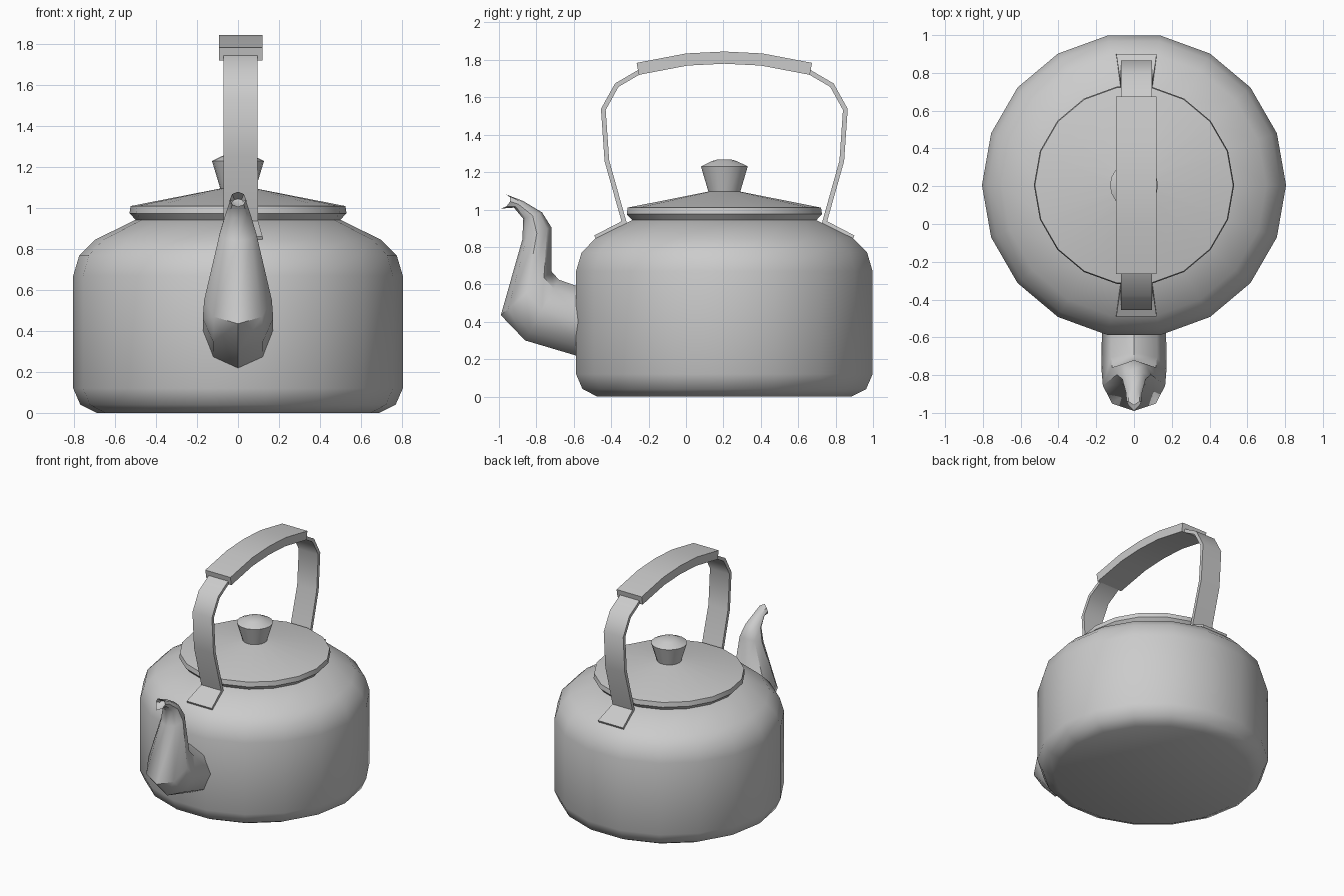
import bpy, bmesh, math

if "Cube" in bpy.data.objects:
    bpy.data.objects.remove(bpy.data.objects["Cube"])

SIDES = 18
CENTRE_Y = 0.205
HANDLE_X = 0.013

metal = bpy.data.materials.new("plain grey")
metal.use_nodes = True
GREY = (0.6, 0.6, 0.6, 1)
metal.diffuse_color = GREY
metal.node_tree.nodes["Principled BSDF"].inputs["Base Color"].default_value = GREY


def finish(name, bm, angle=40, thickness=0):
    bmesh.ops.recalc_face_normals(bm, faces=bm.faces)
    mesh = bpy.data.meshes.new(name)
    bm.to_mesh(mesh)
    bm.free()
    mesh.materials.append(metal)
    ob = bpy.data.objects.new(name, mesh)
    bpy.context.collection.objects.link(ob)
    bpy.ops.object.select_all(action='DESELECT')
    ob.select_set(True)
    bpy.context.view_layer.objects.active = ob
    if thickness:
        mod = ob.modifiers.new("thickness", 'SOLIDIFY')
        mod.thickness, mod.offset, mod.use_even_offset = thickness, 0, True
        bpy.ops.object.modifier_apply(modifier=mod.name)
    bpy.ops.object.shade_smooth_by_angle(angle=math.radians(angle))
    return ob


def skin(bm, rings):
    """Bridge successive closed rings and cap both ends."""
    rings = [[bm.verts.new(p) for p in ring] for ring in rings]
    n = len(rings[0])
    for a, b in zip(rings, rings[1:]):
        for i in range(n):
            j = (i + 1) % n
            bm.faces.new((a[i], a[j], b[j], b[i]))
    bm.faces.new(rings[0])
    bm.faces.new(rings[-1])


def lathe(name, profile, angle=40):
    bm = bmesh.new()
    turns = [2 * math.pi * i / SIDES for i in range(SIDES)]
    skin(bm, [[(r * math.cos(t), CENTRE_Y + r * math.sin(t), z) for t in turns]
              for r, z in profile])
    return finish(name, bm, angle)


def ribbon(name, path, thickness, angle=40):
    """Flat strap along (distance from centre, height, half width) points."""
    bm = bmesh.new()
    rows = [[bm.verts.new((HANDLE_X + s * w, CENTRE_Y + d, z)) for s in (-1, 1)]
            for d, z, w in path]
    for a, b in zip(rows, rows[1:]):
        bm.faces.new((a[0], a[1], b[1], b[0]))
    return finish(name, bm, angle, thickness)


# Body, lid and knob
lathe("body", [(0.69, 0), (0.77, 0.04), (0.805, 0.12), (0.805, 0.67),
               (0.775, 0.77), (0.70, 0.845), (0.50, 0.943)], 50)
lathe("lid", [(0.5, 0.943), (0.53, 0.975), (0.525, 1.01), (0.09, 1.095)])
lathe("knob", [(0.085, 1.09), (0.127, 1.23), (0.07, 1.258), (0.035, 1.268)])

# Handle straps with splayed feet, mirrored front to back
strap = [(0.69, 0.85, 0.107), (0.535, 0.93, 0.085), (0.628, 1.26, 0.083),
         (0.647, 1.535, 0.083), (0.575, 1.665, 0.083), (0.455, 1.735, 0.083),
         (0.40, 1.76, 0.083)]
for name, side in (("front_strap", -1), ("back_strap", 1)):
    ribbon(name, [(side * d, z, w) for d, z, w in strap], 0.025)

# Curved grip over the straps
ribbon("grip", [(d, z, 0.107) for d, z in
                ((-0.463, 1.752), (-0.2, 1.802), (0, 1.812),
                 (0.2, 1.802), (0.463, 1.752))], 0.065)

# Spout: each ring is (lower y, lower z, upper y, upper z, half width, side pull)
sections = [(-0.54, 0.205, -0.54, 0.575, 0.17, 0),
            (-0.86, 0.30, -0.68, 0.625, 0.172, 0),
            (-0.99, 0.435, -0.72, 0.67, 0.165, 0),
            (-0.875, 0.84, -0.72, 0.905, 0.09, 0),
            (-0.87, 0.95, -0.77, 0.985, 0.062, 0),
            (-0.92, 1.01, -0.87, 1.045, 0.042, 0),
            (-0.99, 1.005, -0.96, 1.08, 0.04, 0.035),
            (-0.93, 1.02, -0.905, 1.045, 0.025, 0)]
rings = []
for y0, z0, y1, z1, w, pull in sections:
    ring = []
    for i in range(8):
        t = math.pi * i / 4
        k = (1 - math.cos(t)) / 2
        ring.append((w * math.sin(t),
                     y0 + (y1 - y0) * k + pull * abs(math.sin(t)),
                     z0 + (z1 - z0) * k))
    rings.append(ring)
bm = bmesh.new()
skin(bm, rings)
finish("spout", bm, 45)
